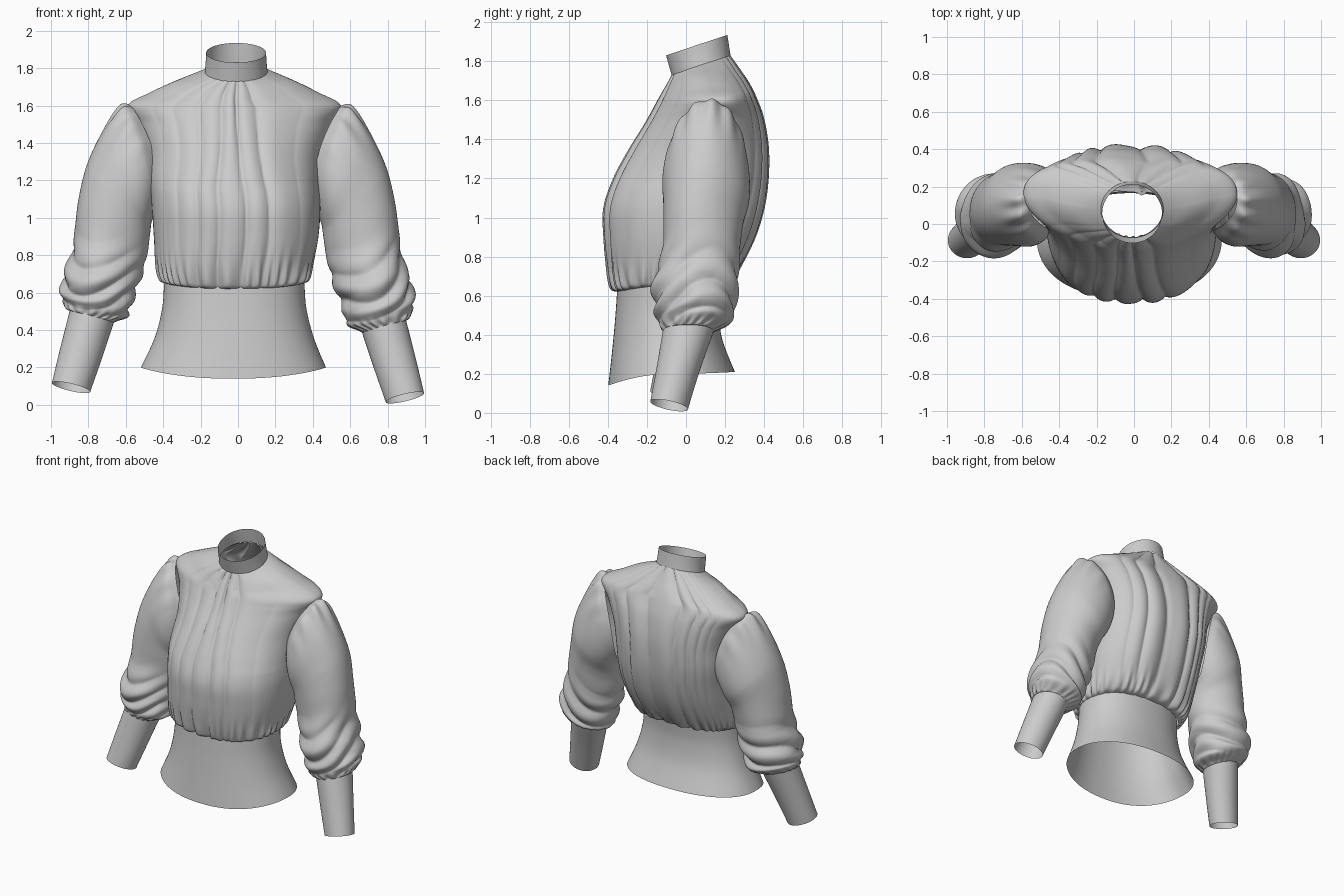
import bpy, bmesh
from math import sin, cos, pi, exp, copysign

if "Cube" in bpy.data.objects:
    bpy.data.objects.remove(bpy.data.objects["Cube"])


def spline(rows, t):
    """Catmull-Rom through table rows, t in 0..1."""
    n = len(rows) - 1
    i = min(int(t * n), n - 1)
    f = t * n - i
    p0, p1, p2, p3 = (rows[max(0, min(n, i + k))] for k in (-1, 0, 1, 2))
    return [b + .5 * f * (c - a + f * (2*a - 5*b + 4*c - d + f * (3*(b - c) + d - a)))
            for a, b, c, d in zip(p0, p1, p2, p3)]


def loft(name, rows, steps, segs, point):
    """Open tube: point(row, angle, t) gives each vertex."""
    bm = bmesh.new()
    rings = []
    for j in range(steps + 1):
        t = j / steps
        row = spline(rows, t)
        rings.append([bm.verts.new(point(row, 2 * pi * i / segs, t)) for i in range(segs)])
    for a, b in zip(rings, rings[1:]):
        for i in range(segs):
            k = (i + 1) % segs
            bm.faces.new((a[i], a[k], b[k], b[i])).smooth = True
    bmesh.ops.recalc_face_normals(bm, faces=bm.faces)
    me = bpy.data.meshes.new(name)
    bm.to_mesh(me)
    bm.free()
    ob = bpy.data.objects.new(name, me)
    bpy.context.collection.objects.link(ob)
    return ob


def body_point(row, th, e, zpow, k=0.0):
    """Rounded-oblong ring with separate front, back and side heights."""
    xc, a, ys, yf, yb, zs, zf, zb = row
    c = copysign(abs(cos(th)) ** e, cos(th))
    s = copysign(abs(sin(th)) ** e, sin(th))
    y_end, z_end = (yb, zb) if s > 0 else (yf, zf)
    return (xc + a * c + k * cos(th),
            ys + (y_end - ys) * abs(s) + k * sin(th),
            zs + (z_end - zs) * abs(s) ** zpow)


# Bodice: x centre, half width, side y, front y, back y, side z, front z, back z
bodice = [
    (-.02, .370, -.09, -.345, .17, .65, .62, .66),
    (-.02, .395, -.08, -.375, .22, .67, .64, .68),
    (-.02, .420, -.06, -.400, .28, .75, .75, .76),
    (-.01, .440, -.03, -.415, .35, .90, .90, .90),
    (-.01, .450, .00, -.415, .395, 1.05, 1.05, 1.05),
    (-.02, .455, .05, -.365, .415, 1.20, 1.20, 1.20),
    (-.02, .465, .09, -.285, .415, 1.35, 1.35, 1.36),
    (-.02, .515, .13, -.205, .390, 1.50, 1.48, 1.51),
    (-.02, .570, .15, -.150, .350, 1.60, 1.58, 1.62),
    (-.02, .450, .14, -.120, .315, 1.67, 1.635, 1.69),
    (-.015, .310, .10, -.092, .270, 1.735, 1.685, 1.76),
    (-.01, .162, .075, -.068, .222, 1.783, 1.735, 1.832),
]


def ramp(t, a, b):
    return min(1, max(0, (t - a) / (b - a)))


def bodice_point(row, th, t):
    # Square across the back, tapering across the upper front, round at the neck
    if th < pi:
        e = .78 + .22 * ramp(t, .75, 1)
    else:
        e = .82 + .38 * ramp(t, .42, .7) - .2 * ramp(t, .8, 1)
    zpow = 2 - ramp(t, .75, .95)
    # Long pleats at the front and back, fine gathers at the waist
    phase = 11 * th + 1.2 * sin(3 * th) + .7 * sin(5 * th + 1) + .35 * sin(5 * t + 2 * th)
    w = abs(sin(th)) ** 5
    k = (abs(sin(phase)) ** .7 - .7) * w * (.036 if th < pi else .030)
    k *= min(1, row[1] / .42) ** .5 * (.75 + .25 * sin(pi * t)) * (1 - .3 * ramp(t, .95, 1))
    k += .010 * exp(-((t - .1) / .08) ** 2) * sin(36 * th + 3 * sin(5 * th))
    return body_point(row, th, e, zpow, k)


loft("bodice", bodice, 110, 320, bodice_point)

# Flared waistband
waistband = [
    (-.02, .375, -.09, -.352, .175, .66, .635, .67),
    (-.02, .385, -.09, -.362, .165, .52, .49, .54),
    (-.02, .425, -.08, -.378, .185, .36, .32, .38),
    (-.025, .495, -.07, -.398, .250, .20, .14, .21),
]
loft("waistband", waistband, 24, 128, lambda r, th, t: body_point(r, th, .9, 2))

# Stand collar, leaning forward
collar = [
    (-.01, .168, .077, -.073, .228, 1.779, 1.728, 1.83),
    (-.01, .163, .066, -.088, .220, 1.830, 1.780, 1.88),
    (-.01, .160, .055, -.102, .212, 1.883, 1.830, 1.935),
]
loft("collar", collar, 8, 96, lambda r, th, t: body_point(r, th, 1, 1))

# Sleeve: inner x, inner z, outer x, outer z, front y, back y
sleeve = [
    (.43, 1.00, .55, 1.600, -.03, .28),
    (.44, .98, .61, 1.590, -.09, .31),
    (.445, .96, .70, 1.460, -.12, .325),
    (.45, .93, .79, 1.270, -.12, .32),
    (.46, .88, .84, 1.080, -.12, .29),
    (.475, .80, .865, .920, -.12, .275),
    (.50, .70, .88, .800, -.14, .27),
    (.53, .60, .92, .680, -.165, .265),
    (.565, .50, .94, .570, -.16, .25),
    (.58, .43, .93, .510, -.14, .23),
    (.64, .40, .91, .460, -.12, .16),
    (.665, .385, .895, .450, -.115, .14),
]
cuff = [
    (.662, .39, .898, .455, -.118, .143),
    (.725, .20, .950, .250, -.150, .070),
    (.790, .015, .995, .062, -.183, .010),
]


def arm_point(row, th, k, bow, tilt, side, drop):
    xi, zi, xo, zo, yf, yb = row
    c, s = cos(th) * (1 + k), sin(th) * (1 + k)
    x = (xi + xo) / 2 + (xo - xi) / 2 * c - bow * s * s
    y = (yf + yb) / 2 + (yb - yf) / 2 * s
    z = (zi + zo) / 2 + (zo - zi) / 2 * c - tilt * s
    if side < 0:  # the other arm hangs slightly higher
        x, z = -x - .02 * (1 - drop), z + .055 * drop
    return x, y, z


def make_arm(label, side):
    def sleeve_point(row, th, t):
        # Slouch folds above the cuff, crossing each other
        env = exp(-((t - .68) / .14) ** 2)
        a = abs(sin(pi * (t * 8 + .7 * sin(th + side) + .3 * sin(2 * th + 1))))
        b = abs(sin(pi * (t * 5.5 - .8 * sin(th - .6 * side) + .4)))
        k = .19 * env * (max(a, b) ** 1.5 * .3 + a * .7 - .65)
        # Soft drag folds, then gathers at the cap and cuff
        k += .025 * sin(pi * t) * sin(3 * th + 9 * t)
        k += .035 * exp(-((t - .1) / .07) ** 2) * max(0, cos(th)) * sin(13 * th)
        k += .045 * exp(-((t - .89) / .05) ** 2) * sin(17 * th + 2 * sin(3 * th))
        return arm_point(row, th, k, .07 * max(0, 1 - 3.5 * t), 0, side, t)

    loft(label + "_sleeve", sleeve, 110, 160, sleeve_point)
    loft(label + "_cuff", cuff, 16, 64,
         lambda r, th, t: arm_point(r, th, 0, 0, .02 * t, side, 1))


make_arm("left", 1)
make_arm("right", -1)
